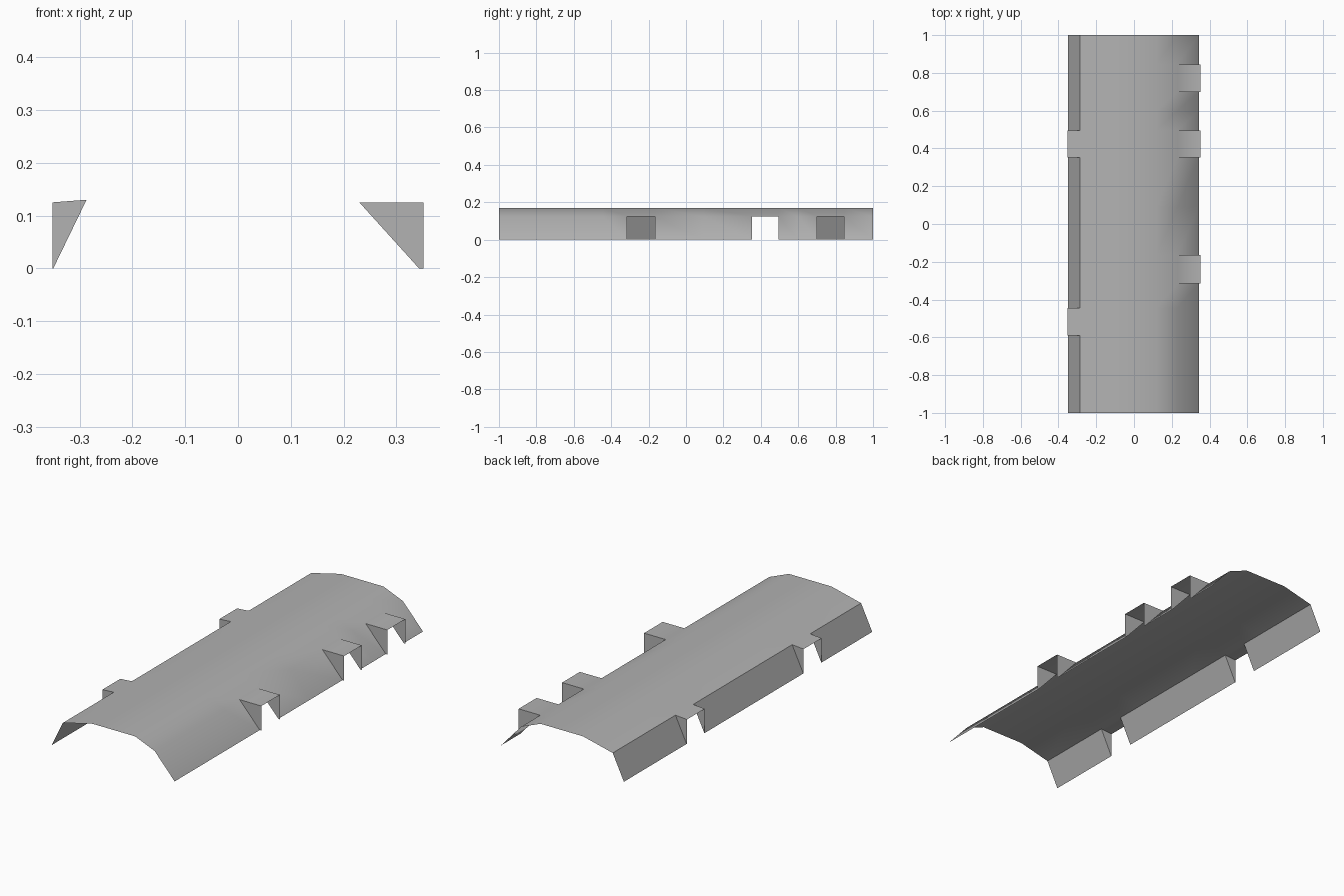
import bpy, bmesh, math

cube = bpy.data.objects.get("Cube")
if cube:
    bpy.data.objects.remove(cube)

grey = bpy.data.materials.new("roof grey")
grey.use_nodes = True
colour = (0.45, 0.45, 0.45, 1)
grey.diffuse_color = colour
grey.node_tree.nodes["Principled BSDF"].inputs["Base Color"].default_value = colour

# Roof cross-section (x, z) from the right eave to the left eave
profile = [(-0.35, 0), (-0.287, 0.13), (-0.12, 0.17),
           (0.12, 0.17), (0.23, 0.125), (0.343, 0)]
# Dormer openings along the length on each side
left_dormers = [(-0.315, -0.165), (0.352, 0.495), (0.70, 0.845)]
right_dormers = [(-0.59, -0.445), (0.352, 0.495)]
DORMER_X, DORMER_Z = 0.352, 0.125


def make_object(name, bm):
    mesh = bpy.data.meshes.new(name)
    bm.to_mesh(mesh)
    bm.free()
    mesh.materials.append(grey)
    ob = bpy.data.objects.new(name, mesh)
    bpy.context.collection.objects.link(ob)
    return ob


def inside(y, spans):
    return any(a < y < b for a, b in spans)


# Roof sheet, with flat dormer tops in place of the steep eave slopes
stations = {-1, 1, 0.09, 0.6}
for span in left_dormers + right_dormers:
    stations.update(span)
stations = sorted(stations)

bm = bmesh.new()
rows = [[bm.verts.new((x, y, z)) for x, z in profile] for y in stations]
tops = [{s: bm.verts.new((s * DORMER_X, y, DORMER_Z)) for s in (-1, 1)}
        for y in stations]
last = len(profile) - 2
for i in range(len(stations) - 1):
    mid = (stations[i] + stations[i + 1]) / 2
    a, b = rows[i], rows[i + 1]
    for j in range(last + 1):
        p, q, r, s = a[j], a[j + 1], b[j + 1], b[j]
        if j == 0 and inside(mid, right_dormers):
            p, s = tops[i][-1], tops[i + 1][-1]
        if j == last and inside(mid, left_dormers):
            q, r = tops[i][1], tops[i + 1][1]
        bm.faces.new((p, q, r, s))
loose = [v for v in bm.verts if not v.link_faces]
bmesh.ops.delete(bm, geom=loose, context='VERTS')
roof = make_object("roof_sheet", bm)
bpy.ops.object.select_all(action='DESELECT')
roof.select_set(True)
bpy.context.view_layer.objects.active = roof
bpy.ops.object.shade_smooth_by_angle(angle=math.radians(30))

# Upright dormer cheeks; the window fronts stay open
for side, name, spans, (ridge, eave) in (
        (1, "left", left_dormers, (profile[-2], profile[-1])),
        (-1, "right", right_dormers, (profile[1], profile[0]))):
    for n, span in enumerate(spans, 1):
        bm = bmesh.new()
        for k, y in enumerate(span):
            outline = [ridge, eave, (side * DORMER_X, 0), (side * DORMER_X, DORMER_Z)]
            if (k == 0) == (side == 1):
                outline.reverse()
            bm.faces.new([bm.verts.new((x, y, z)) for x, z in outline])
        bm.normal_update()
        # Cheeks face away from the opening
        for f in bm.faces:
            outward = f.calc_center_median().y - sum(span) / 2
            if f.normal.y * outward < 0:
                f.normal_flip()
        make_object(f"{name}_dormer_cheeks_{n}", bm)
